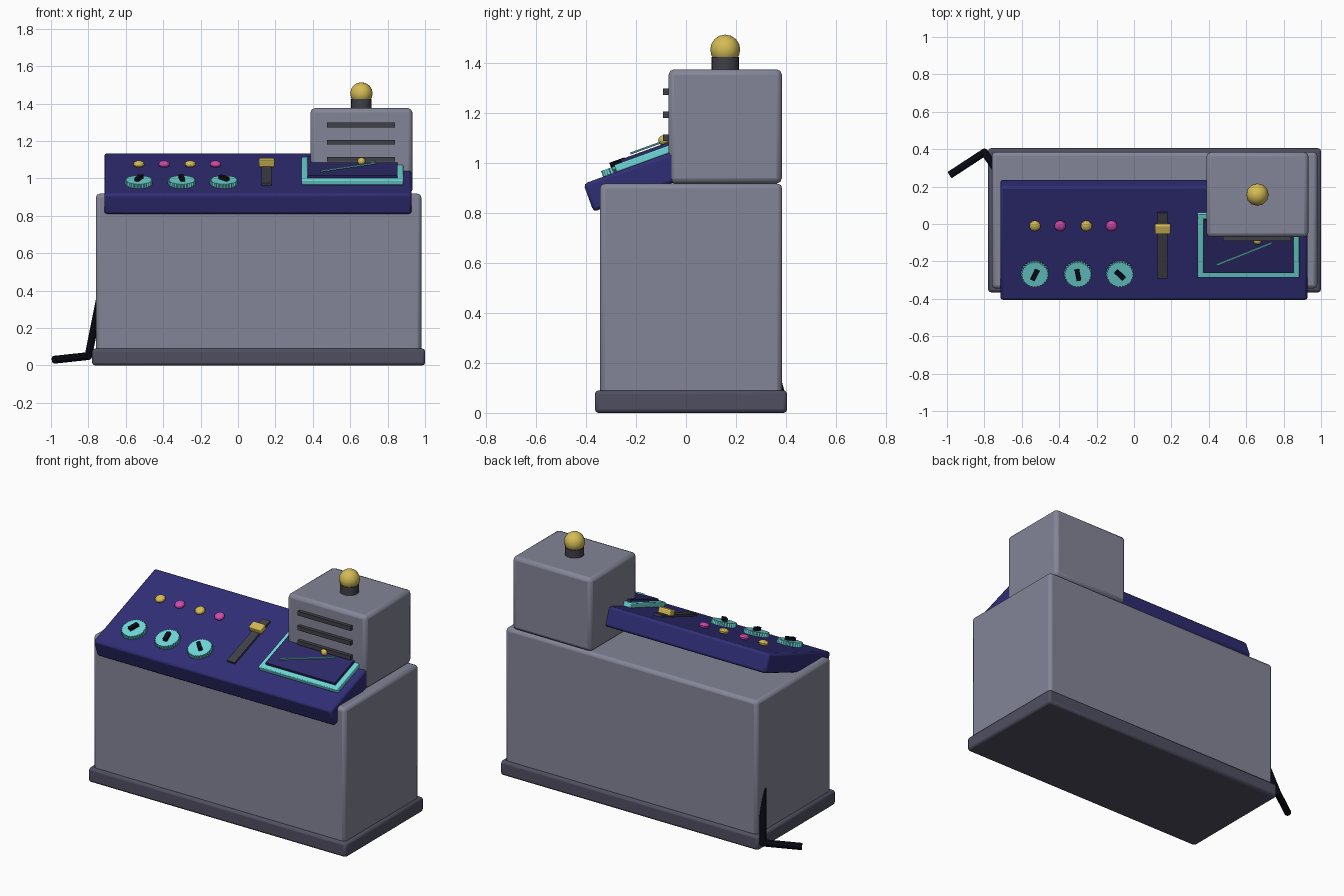
import bpy, bmesh, math
from mathutils import Matrix, Vector

cube = bpy.data.objects.get("Cube")
if cube:
    bpy.data.objects.remove(cube, do_unlink=True)


def material(name, rgb):
    m = bpy.data.materials.new(name)
    m.use_nodes = True
    m.diffuse_color = (*rgb, 1)
    m.node_tree.nodes["Principled BSDF"].inputs["Base Color"].default_value = (*rgb, 1)
    return m


GREY = material("blue grey", (0.23, 0.235, 0.31))
PLINTH = material("dark grey", (0.08, 0.078, 0.12))
CHARCOAL = material("charcoal", (0.05, 0.05, 0.065))
NAVY = material("navy", (0.03, 0.027, 0.18))
SCREEN = material("deep navy", (0.025, 0.023, 0.14))
TEAL = material("teal", (0.16, 0.70, 0.70))
YELLOW = material("yellow", (0.66, 0.50, 0.09))
PINK = material("pink", (0.62, 0.07, 0.42))
BLACK = material("black", (0.004, 0.004, 0.012))


def finish(name, bm, mat, matrix=Matrix(), bevel=0, smooth=True):
    mesh = bpy.data.meshes.new(name)
    bmesh.ops.recalc_face_normals(bm, faces=bm.faces)
    bm.to_mesh(mesh)
    bm.free()
    mesh.materials.append(mat)
    ob = bpy.data.objects.new(name, mesh)
    bpy.context.collection.objects.link(ob)
    ob.matrix_world = matrix
    if bevel:
        mod = ob.modifiers.new("Bevel", "BEVEL")
        mod.width, mod.segments = bevel, 2
    if smooth:
        bpy.ops.object.select_all(action="DESELECT")
        ob.select_set(True)
        bpy.context.view_layer.objects.active = ob
        bpy.ops.object.shade_smooth_by_angle(angle=math.radians(35))
    return ob


def box(name, lo, hi, mat, bevel=0, matrix=Matrix()):
    lo, hi = Vector(lo), Vector(hi)
    bm = bmesh.new()
    bmesh.ops.create_cube(bm, size=1)
    bmesh.ops.scale(bm, vec=hi - lo, verts=bm.verts)
    return finish(name, bm, mat, matrix @ Matrix.Translation((lo + hi) / 2), bevel)


def ball(name, radii, mat, matrix, segments=12, rings=8, smooth=True):
    bm = bmesh.new()
    bmesh.ops.create_uvsphere(bm, u_segments=segments, v_segments=rings, radius=1)
    bmesh.ops.scale(bm, vec=radii, verts=bm.verts)
    return finish(name, bm, mat, matrix, smooth=smooth)


def cylinder(name, radius, depth, mat, matrix, sides=20):
    bm = bmesh.new()
    bmesh.ops.create_cone(bm, cap_ends=True, segments=sides, radius1=radius,
                          radius2=radius, depth=depth)
    return finish(name, bm, mat, matrix)


# Cabinet and plinth
box("plinth", (-0.78, -0.365, 0), (1.0, 0.405, 0.09), PLINTH, 0.015)
box("cabinet_body", (-0.76, -0.345, 0.05), (0.98, 0.385, 0.918), GREY, 0.02)

# Sloping control panel; the deck frame has its origin on the top surface
TILT = math.radians(20)
LENGTH, THICK = 0.65, 0.118
tilted = Matrix.Translation((0, -0.085, 0.972)) @ Matrix.Rotation(TILT, 4, "X")
box("control_panel", (-0.715, -LENGTH / 2, -THICK / 2),
    (0.928, LENGTH / 2, THICK / 2), NAVY, 0.015, tilted)
deck = tilted @ Matrix.Translation((0, 0, THICK / 2))


def on_deck(x, y, height=0, turn=0):
    """Placement whose plan position is x, y at a height above the deck."""
    along = (y - deck.translation.y + height * math.sin(TILT)) / math.cos(TILT)
    return deck @ Matrix.Translation((x, along, height)) @ Matrix.Rotation(math.radians(turn), 4, "Z")


# Knurled dials with pointers
for i, (x, turn) in enumerate([(-0.53, -25), (-0.30, 10), (-0.075, 45)], 1):
    bm = bmesh.new()
    teeth = 28
    rim = []
    for k in range(teeth * 2):
        a = math.pi * k / teeth
        r = 0.074 if k % 2 else 0.067
        rim.append(bm.verts.new((r * math.cos(a), r * math.sin(a), -0.012)))
    face = bm.faces.new(rim)
    top = bmesh.ops.extrude_face_region(bm, geom=[face])["geom"]
    bmesh.ops.translate(bm, vec=(0, 0, 0.024),
                        verts=[g for g in top if isinstance(g, bmesh.types.BMVert)])
    finish(f"dial_{i}", bm, TEAL, on_deck(x, -0.267, 0.012), smooth=False)
    box(f"dial_pointer_{i}", (-0.012, -0.03, -0.011), (0.012, 0.03, 0.011),
        BLACK, 0, on_deck(x, -0.273, 0.033, turn))

# Push buttons
for i, x in enumerate((-0.53, -0.395, -0.255, -0.12)):
    ball(f"push_button_{i + 1}", (0.031, 0.031, 0.018), PINK if i % 2 else YELLOW,
         on_deck(x, -0.01, 0.013), 10, 6, False)

# Slider
box("slider_track", (-0.027, -0.186, -0.01), (0.027, 0.186, 0.01), CHARCOAL, 0,
    on_deck(0.153, -0.112, 0.003))
box("slider_handle", (-0.042, -0.026, -0.018), (0.042, 0.026, 0.018), YELLOW, 0.006,
    on_deck(0.153, -0.026, 0.026))

# Display: teal frame around a raised screen
centre = on_deck(0.612, -0.112, 0.015)
W, H, BAR = 0.272, 0.182, 0.032
for side, s in (("left", 1), ("right", -1)):
    xs = sorted((s * W, s * (W - BAR)))
    box(f"display_frame_{side}", (xs[0], -H, -0.016), (xs[1], H, 0.014), TEAL, 0.005, centre)
for side, s in (("top", 1), ("bottom", -1)):
    ys = sorted((s * H, s * (H - BAR)))
    box(f"display_frame_{side}", (-W, ys[0], -0.016), (W, ys[1], 0.014), TEAL, 0.005, centre)
box("display_screen", (BAR - W, BAR - H, -0.02), (W - BAR, H - BAR, 0.026), SCREEN, 0, centre)
box("gauge_needle", (-0.16, -0.004, -0.004), (0.16, 0.004, 0.004), TEAL, 0,
    on_deck(0.59, -0.16, 0.05, 23))
ball("gauge_pivot", (0.022, 0.022, 0.02), YELLOW, on_deck(0.66, -0.09, 0.055), 10, 6)

# Upper housing with vent bars
box("upper_housing", (0.388, -0.07, 0.918), (0.932, 0.384, 1.375), GREY, 0.022)
for i, z in enumerate((1.285, 1.193, 1.102), 1):
    box(f"vent_bar_{i}", (0.475, -0.092, z - 0.013), (0.84, -0.06, z + 0.013), CHARCOAL)

# Beacon lamp
cylinder("lamp_collar", 0.055, 0.065, CHARCOAL, Matrix.Translation((0.66, 0.157, 1.392)))
ball("lamp_globe", (0.06, 0.06, 0.06), YELLOW, Matrix.Translation((0.66, 0.157, 1.454)))

# Power cable
path = [Vector(p) for p in ((-0.72, 0.27, 0.45), (-0.80, 0.383, 0.05), (-0.985, 0.262, 0.03))]
for i, (a, b) in enumerate(zip(path, path[1:]), 1):
    d = b - a
    turn = d.to_track_quat("Z", "Y").to_matrix().to_4x4()
    cylinder(f"cable_section_{i}", 0.021, d.length, BLACK,
             Matrix.Translation((a + b) / 2) @ turn, 10)
ball("cable_elbow", (0.021, 0.021, 0.021), BLACK, Matrix.Translation(path[1]), 10, 8)
